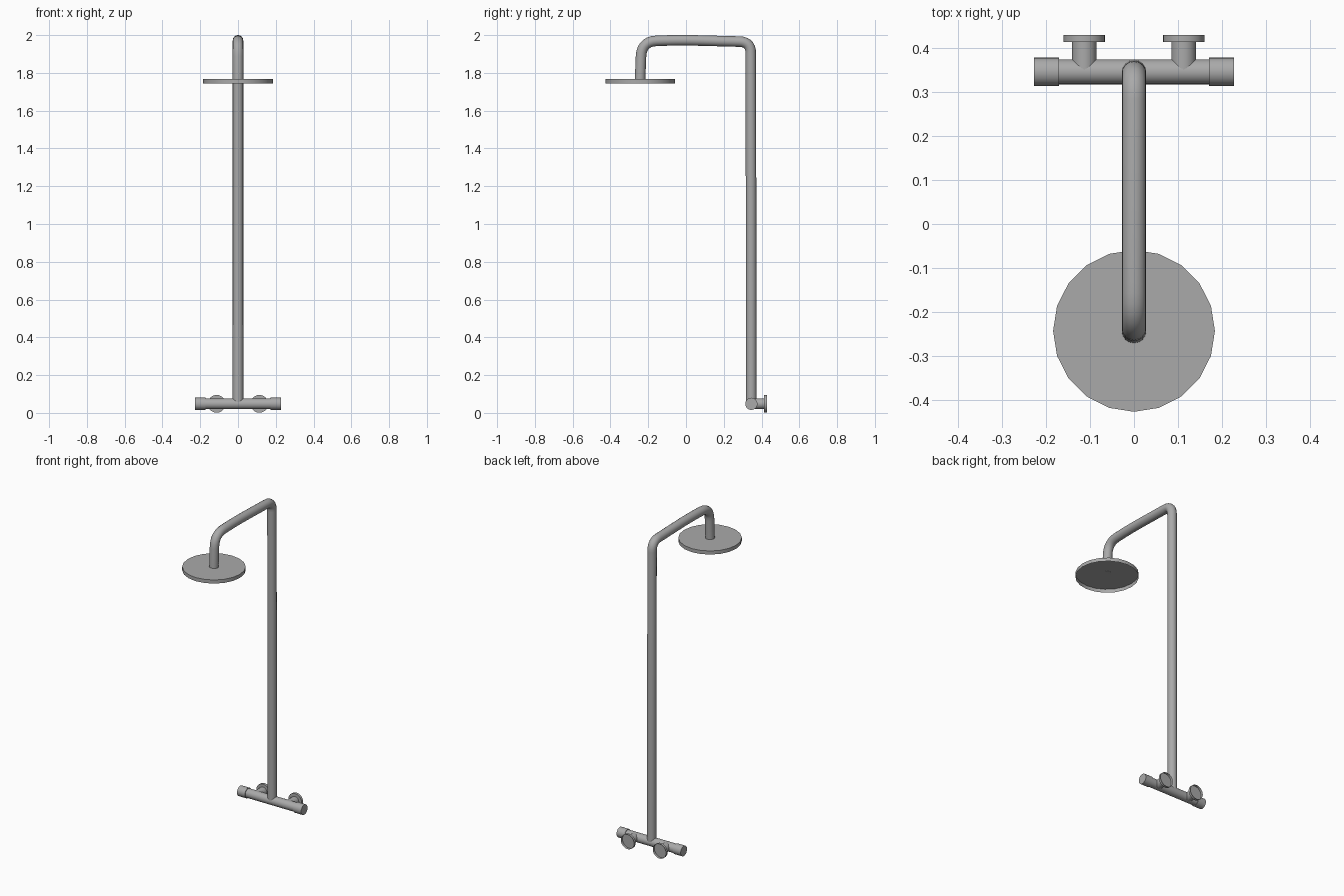
import bpy
import bmesh
import math
from mathutils import Vector

if "Cube" in bpy.data.objects:
    bpy.data.objects.remove(bpy.data.objects["Cube"])

STEEL = bpy.data.materials.new("brushed grey metal")
STEEL.use_nodes = True
STEEL.diffuse_color = (0.4, 0.4, 0.4, 1)
STEEL.node_tree.nodes["Principled BSDF"].inputs["Base Color"].default_value = (0.4, 0.4, 0.4, 1)
BAR_Y, BAR_Z, HEAD_Y = 0.346, 0.048, -0.243


def finish(obj, name):
    obj.name = name
    obj.data.materials.append(STEEL)
    bpy.ops.object.shade_smooth_by_angle(angle=math.radians(35))


def cylinder(name, start, end, radius, sides=24, open_end=False):
    """Cylinder between two points; open_end leaves a hollow shell at the end point."""
    start, end = Vector(start), Vector(end)
    axis = end - start
    bpy.ops.mesh.primitive_cylinder_add(
        vertices=sides, radius=radius, depth=axis.length, location=(start + end) / 2,
        rotation=axis.to_track_quat("Z", "Y").to_euler())
    obj = bpy.context.object
    if open_end:
        bm = bmesh.new()
        bm.from_mesh(obj.data)
        caps = [f for f in bm.faces if f.normal.z > 0.9]
        bmesh.ops.delete(bm, geom=caps, context="FACES_ONLY")
        bm.to_mesh(obj.data)
        bm.free()
    finish(obj, name)


def rounded_path(corners, steps=7):
    """Replace each inner corner (y, z, cut length) by a smooth bend."""
    pts = [Vector((0, y, z)) for y, z, cut in corners]
    path = [pts[0]]
    for i in range(1, len(pts) - 1):
        cut = corners[i][2]
        a = pts[i] + (pts[i - 1] - pts[i]).normalized() * cut
        b = pts[i] + (pts[i + 1] - pts[i]).normalized() * cut
        for s in range(steps + 1):
            t = s / steps
            path.append(a * (1 - t) ** 2 + pts[i] * 2 * t * (1 - t) + b * t * t)
    return path + [pts[-1]]


# Riser pipe, slightly arched overhead arm and drop to the shower head
path = rounded_path([(BAR_Y, BAR_Z, 0), (0.343, 1.964, 0.06), (-0.03, 1.974, 0.1),
                     (HEAD_Y + 0.008, 1.967, 0.08), (HEAD_Y, 1.767, 0)])
curve = bpy.data.curves.new("riser_pipe", "CURVE")
curve.dimensions = "3D"
curve.bevel_depth = 0.0278
curve.bevel_resolution = 6
curve.use_fill_caps = True
spline = curve.splines.new("POLY")
spline.points.add(len(path) - 1)
for point, co in zip(spline.points, path):
    point.co = (*co, 1)
pipe = bpy.data.objects.new("riser_pipe", curve)
bpy.context.collection.objects.link(pipe)
bpy.ops.object.select_all(action="DESELECT")
pipe.select_set(True)
bpy.context.view_layer.objects.active = pipe
bpy.ops.object.convert(target="MESH")
finish(bpy.context.object, "riser_pipe")

# Shower head: a shallow dish open underneath
cylinder("shower_head", (0, HEAD_Y, 1.767), (0, HEAD_Y, 1.744), 0.184, sides=20, open_end=True)

# Mixer bar
cylinder("mixer_bar", (-0.18, BAR_Y, BAR_Z), (0.18, BAR_Y, BAR_Z), 0.0285)

# End knobs, and wall stems with flanges hollow towards the wall
for side, x in (("right", -1), ("left", 1)):
    cylinder(side + "_knob", (x * 0.171, BAR_Y, BAR_Z), (x * 0.227, BAR_Y, BAR_Z), 0.0323)
    pipe_x = x * 0.113
    cylinder(side + "_wall_stem", (pipe_x, BAR_Y, BAR_Z), (pipe_x, 0.414, BAR_Z), 0.028)
    cylinder(side + "_wall_flange", (pipe_x, 0.414, BAR_Z), (pipe_x, 0.43, BAR_Z), 0.047,
             open_end=True)
